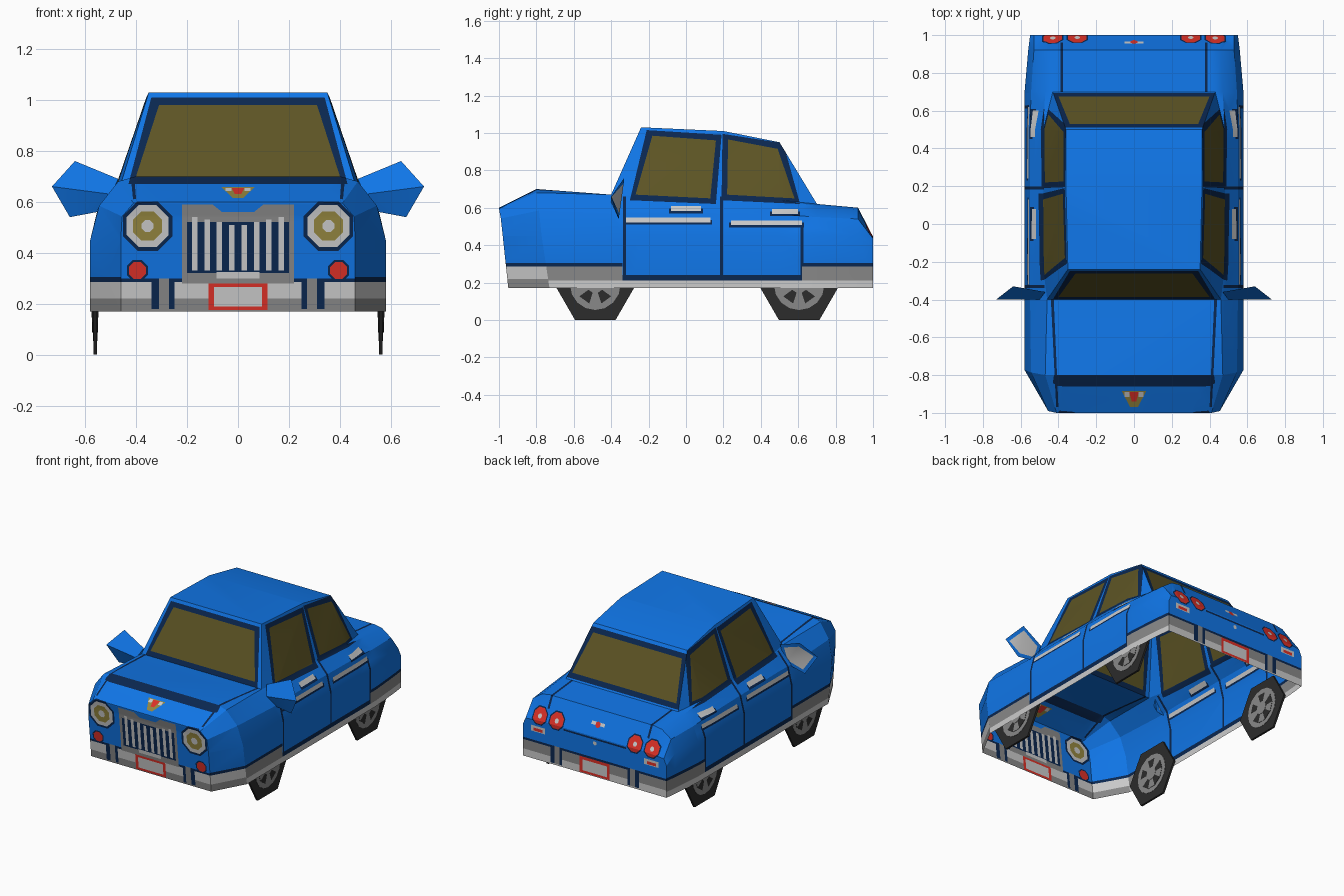
import bpy, bmesh
from math import sin, cos, pi
from mathutils import Vector

cube = bpy.data.objects.get("Cube")
if cube:
    bpy.data.objects.remove(cube, do_unlink=True)

COLOURS = {
    "blue paint": (.005, .18, .8), "navy trim": (.003, .02, .08),
    "olive glass": (.11, .09, .018), "chrome": (.6, .6, .6),
    "mid grey": (.25, .25, .25), "red": (.72, .03, .02),
    "lamp yellow": (.3, .24, .05), "tyre": (.025, .025, .025)}
MATS = []
for label, rgb in COLOURS.items():
    m = bpy.data.materials.new(label)
    m.use_nodes = True
    m.diffuse_color = (*rgb, 1)
    m.node_tree.nodes["Principled BSDF"].inputs["Base Color"].default_value = (*rgb, 1)
    MATS.append(m)
BLUE, NAVY, GLASS, CHROME, GREY, RED, YELLOW, TYRE = range(len(MATS))
SIDE, END, TOP = range(3)


def finish(bm, name, angle=None):
    me = bpy.data.meshes.new(name)
    bm.to_mesh(me)
    bm.free()
    for m in MATS:
        me.materials.append(m)
    ob = bpy.data.objects.new(name, me)
    bpy.context.collection.objects.link(ob)
    if angle:
        bpy.ops.object.select_all(action='DESELECT')
        ob.select_set(True)
        bpy.context.view_layer.objects.active = ob
        bpy.ops.object.shade_smooth_by_angle(angle=angle)
    return ob


def rect(a, b, c, d):
    return [(a, c), (b, c), (b, d), (a, d)]


def ngon(x, z, r, n=8):
    return [(x + r * cos((i + .5) * 2 * pi / n), z + r * sin((i + .5) * 2 * pi / n)) for i in range(n)]


def trapezoid(low, z_low, high, z_high):
    return [(-low, z_low), (low, z_low), (high, z_high), (-high, z_high)]


def grow(poly, k):
    ca, cb = (sum(p[i] for p in poly) / len(poly) for i in (0, 1))
    return [(a + (k if a > ca else -k), b + (k if b > cb else -k)) for a, b in poly]


# Body shell, open underneath: waist x, y; shoulder x, y, z; roof edge x, z
STATIONS = [
    (.46, -.95, .41, -1, .595, .3, .6),
    (.58, -.73, .47, -.8, .68, .4, .7),
    (.58, -.4, .48, -.4, .65, .46, .67),
    (.58, -.24, .48, -.24, .66, .35, 1.03),
    (.58, .2, .48, .2, .65, .36, 1.01),
    (.58, .5, .48, .5, .64, .36, .95),
    (.58, .68, .47, .7, .61, .43, .62),
    (.56, .92, .46, .92, .59, .4, .6),
    (.55, 1, .47, 1, .44, .38, .445)]


def section(xw, yw, xs, ys, zs, xr, zr):
    waist = Vector((xw, yw + (ys - yw) * .6, min(.45, zs - .05)))
    shoulder = Vector((xs, ys, zs))
    middle = (waist + shoulder) / 2 + Vector((.02, 0, .02))
    return [Vector((xw, yw, .17)), waist, middle, shoulder, Vector((xr, ys, zr))]


bm = bmesh.new()
rings = []
for st in STATIONS:
    half = section(*st)
    pts = half + [Vector((-p.x, p.y, p.z)) for p in reversed(half)]
    rings.append([bm.verts.new(p) for p in pts])
for r0, r1 in zip(rings, rings[1:]):
    for i in range(len(r0) - 1):
        bm.faces.new((r0[i], r1[i], r1[i + 1], r0[i + 1]))
for ring in (rings[0], rings[-1]):
    for i in range(4):
        bm.faces.new((ring[i], ring[i + 1], ring[-2 - i], ring[-1 - i]))
bmesh.ops.recalc_face_normals(bm, faces=bm.faces)
roof = max(bm.faces, key=lambda f: f.calc_center_median().z)
if roof.normal.z < 0:
    bmesh.ops.reverse_faces(bm, faces=bm.faces)
bmesh.ops.triangulate(bm, faces=bm.faces)
mark = bm.faces.layers.int.new("mark")


def paint(mat, axis, sign, poly):
    """Cut a convex outline into the shell along an axis and colour the inside."""
    ia, ib = [i for i in range(3) if i != axis]

    def lift(a, b):
        v = Vector()
        v[ia], v[ib] = a, b
        return v

    pts = [lift(*p) for p in poly]
    mid = sum(pts, Vector()) / len(pts)
    for f in bm.faces:
        f.normal_update()
        hit = f.normal[axis] * sign > .3
        for i in (ia, ib):
            vals, lim = [v.co[i] for v in f.verts], [p[i] for p in pts]
            hit = hit and max(vals) > min(lim) and min(vals) < max(lim)
        f[mark] = int(hit)
    for p, q in zip(pts, pts[1:] + pts[:1]):
        no = lift(q[ib] - p[ib], p[ia] - q[ia]).normalized()
        if no.dot(mid - p) > 0:
            no.negate()
        faces = [f for f in bm.faces if f[mark]]
        geom = list({v for f in faces for v in f.verts}) + list({e for f in faces for e in f.edges}) + faces
        bmesh.ops.bisect_plane(bm, geom=geom, dist=1e-5, plane_co=p, plane_no=no)
        for f in bm.faces:
            if f[mark] and (f.calc_center_median() - p).dot(no) > 0:
                f[mark] = 0
    for f in bm.faces:
        if f[mark]:
            f.material_index = mat


def paint_pair(mat, axis, sign, poly):
    for s in (1, -1):
        paint(mat, axis, sign, [(s * a, b) for a, b in poly])


# Side doors, windows, chrome strips and bumper bands
FRONT_WINDOW = [(-.27, .67), (.13, .65), (.16, .96), (-.18, .985)]
REAR_WINDOW = [(.22, .67), (.58, .65), (.49, .915), (.225, .965)]
for s in (1, -1):
    for seam, top in ((-.33, .66), (.19, .66), (.62, .5)):
        paint(NAVY, SIDE, s, rect(seam - .008, seam + .008, .22, top))
    for window in (FRONT_WINDOW, REAR_WINDOW):
        paint(NAVY, SIDE, s, grow(window, .03))
        paint(GLASS, SIDE, s, window)
    for y0, y1, z in ((-.32, .13, .535), (.24, .62, .52), (-.08, .08, .595), (.46, .6, .58)):
        paint(NAVY, SIDE, s, rect(y0 - .01, y1 + .01, z - .025, z))
        paint(CHROME, SIDE, s, rect(y0, y1, z - .013, z + .013))
    paint(NAVY, SIDE, s, rect(-.34, .62, .21, .24))
    for y0, y1 in ((-1.1, -.34), (.62, 1.1)):
        paint(NAVY, SIDE, s, rect(y0, y1, .28, .305))
        paint(GREY, SIDE, s, rect(y0, y1, .2, .285))
    paint(CHROME, SIDE, s, rect(-1.1, 1.1, .1, .21))

# Windscreen and rear window
for s, glass in ((-1, trapezoid(.4, .7, .31, .98)), (1, trapezoid(.4, .66, .34, .9))):
    paint(NAVY, END, s, grow(glass, .03))
    paint(GLASS, END, s, glass)

# Bumpers and number plates at both ends
for s in (-1, 1):
    paint(NAVY, END, s, rect(-.6, .6, .28, .3))
    paint(CHROME if s < 0 else GREY, END, s, rect(-.6, .6, .22, .285))
    paint(GREY if s < 0 else CHROME, END, s, rect(-.6, .6, .1, .22))
    paint_pair(NAVY, END, s, rect(.25, .34, .18, .3))
    paint_pair(GREY, END, s, rect(.27, .31, .18, .3))
    paint(RED, END, s, rect(-.115, .115, .175, .285))
    paint(CHROME, END, s, rect(-.095, .095, .19, .265))

# Grille with upright bars
paint(GREY, END, -1, rect(-.22, .22, .28, .56))
paint_pair(GREY, END, -1, [(.22, .55), (.22, .59), (.1, .59), (.05, .55)])
paint(NAVY, END, -1, rect(-.2, .2, .32, .52))
for i in range(4):
    x = .025 + i * .048
    paint_pair(CHROME, END, -1, rect(x - .011, x + .011, .33, .51 + i * .01))
paint(CHROME, END, -1, rect(-.085, .085, .3, .325))

# Headlamps and indicators
for mat, r in ((NAVY, .105), (CHROME, .09), (YELLOW, .062), (CHROME, .025)):
    paint_pair(mat, END, -1, ngon(.355, .505, r))
paint_pair(NAVY, END, -1, ngon(.395, .33, .045))
paint_pair(RED, END, -1, ngon(.395, .33, .036))

# Tail lamps, boot lid edge and lock
paint(NAVY, END, 1, rect(-.24, .24, .425, .437))
for x in (.3, .43):
    for mat, r in ((NAVY, .062), (RED, .053), (CHROME, .015)):
        paint_pair(mat, END, 1, ngon(x, .47, r))
paint_pair(CHROME, END, 1, rect(.38, .49, .36, .4))
paint_pair(RED, END, 1, rect(.4, .47, .365, .385))
paint(CHROME, END, 1, ngon(0, .4, .015, 6))
paint(CHROME, END, 1, rect(-.05, .05, .51, .53))
paint(RED, END, 1, ngon(0, .515, .02, 6))

# Bonnet and boot seams, bonnet badge
paint_pair(NAVY, TOP, 1, [(.4, -.97), (.412, -.97), (.44, -.4), (.425, -.4)])
paint_pair(NAVY, TOP, 1, rect(.375, .39, .7, .96))
paint(YELLOW, TOP, 1, [(-.065, -.885), (.065, -.885), (.02, -.97), (-.02, -.97)])
paint_pair(CHROME, TOP, 1, rect(.025, .05, -.915, -.89))
paint(RED, TOP, 1, [(-.025, -.89), (.025, -.89), (.012, -.94), (-.012, -.94)])

bm.faces.layers.int.remove(mark)
finish(bm, "body_shell", .42)


# Wheels: thin hexagons with spoked hubs
def add_disc(bm, x, y, z, r, n, half, mats):
    rims = []
    for s in (-1, 1):
        hub = bm.verts.new((x + s * half, y, z))
        rim = [bm.verts.new((x + s * half, y + r * cos(i * 2 * pi / n), z + r * sin(i * 2 * pi / n)))
               for i in range(n)]
        for i in range(n):
            f = bm.faces.new((hub, rim[i], rim[(i + 1) % n]))
            f.material_index = mats[i % len(mats)]
        rims.append(rim)
    for i in range(n):
        j = (i + 1) % n
        f = bm.faces.new((rims[0][i], rims[0][j], rims[1][j], rims[1][i]))
        f.material_index = mats[0]


for side, s in (("left", 1), ("right", -1)):
    for end, y in (("front", -.485), ("rear", .605)):
        bm = bmesh.new()
        for r, n, half, mats in ((.217, 6, .007, [TYRE]), (.135, 16, .009, [GREY]),
                                 (.105, 10, .011, [TYRE, GREY]), (.045, 10, .013, [GREY])):
            add_disc(bm, s * .561, y, .188, r, n, half, mats)
        bmesh.ops.recalc_face_normals(bm, faces=bm.faces)
        finish(bm, f"{end}_{side}_wheel")

# Door mirrors: tapered housing with an inset glass facing back
for side, s in (("left", 1), ("right", -1)):
    bm = bmesh.new()
    a, b, c, d, e, g = [bm.verts.new((s * x, y, z)) for x, y, z in (
        (.47, -.36, .69), (.64, -.33, .76), (.73, -.4, .66),
        (.66, -.36, .54), (.5, -.37, .57), (.5, -.4, .63))]
    back = bm.faces.new((a, b, c, d, e))
    for p, q in ((a, b), (b, c), (c, d), (d, e), (e, a)):
        bm.faces.new((q, p, g))
    bmesh.ops.recalc_face_normals(bm, faces=bm.faces)
    bmesh.ops.inset_individual(bm, faces=[back], thickness=.03)
    back.material_index = CHROME
    finish(bm, f"{side}_mirror", .6)
